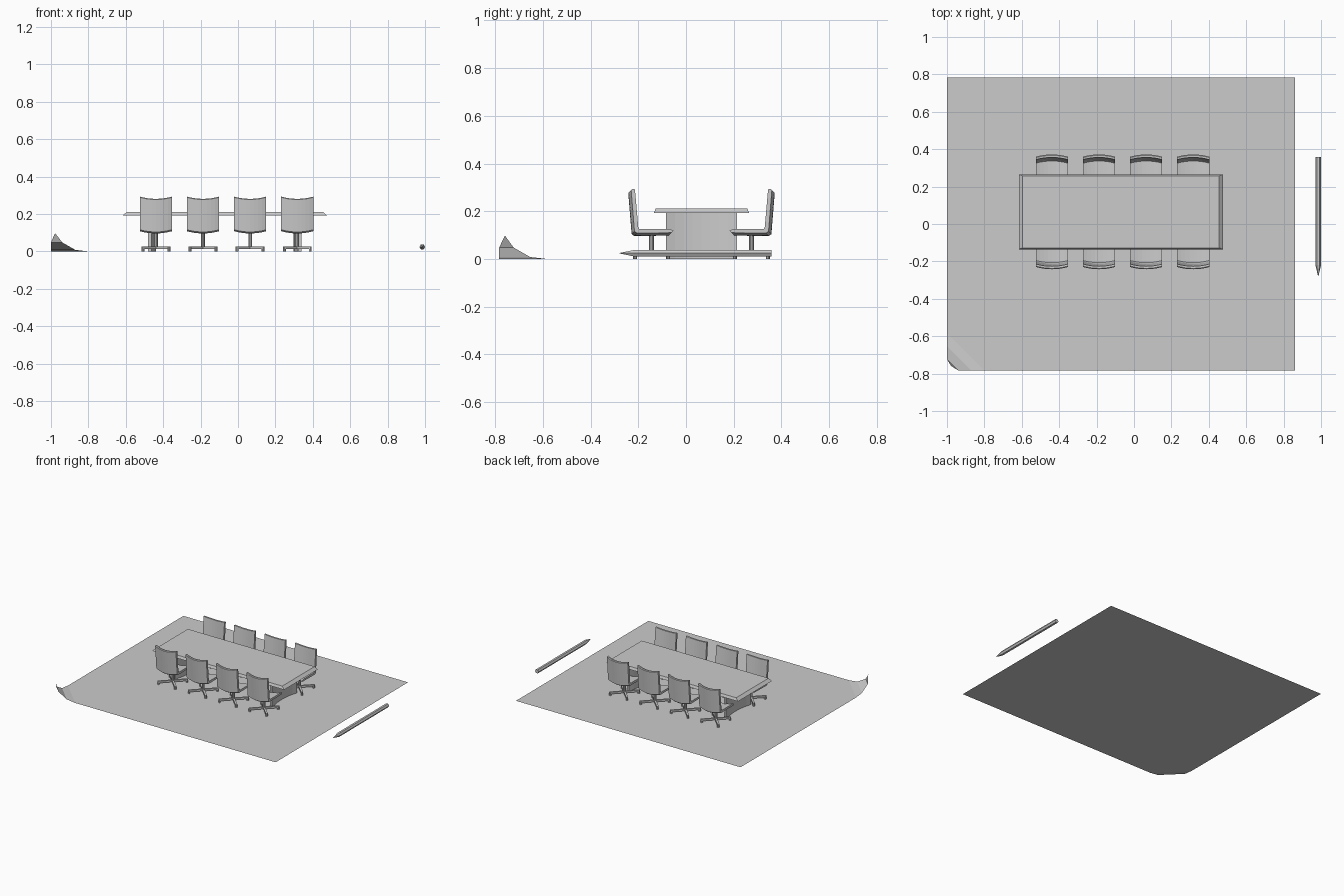
import bpy, bmesh, math
from mathutils import Vector, Matrix

if "Cube" in bpy.data.objects:
    bpy.data.objects.remove(bpy.data.objects["Cube"])

mat = bpy.data.materials.new("plain_grey")
mat.diffuse_color = (0.6, 0.6, 0.6, 1)
mat.use_nodes = True
mat.node_tree.nodes["Principled BSDF"].inputs["Base Color"].default_value = mat.diffuse_color

MID_Y = 0.065   # centre line of the table
MID_X = -0.07


def finish(bm, name, recalc=True):
    if recalc:
        bmesh.ops.recalc_face_normals(bm, faces=bm.faces[:])
    me = bpy.data.meshes.new(name)
    bm.to_mesh(me)
    bm.free()
    me.materials.append(mat)
    ob = bpy.data.objects.new(name, me)
    bpy.context.collection.objects.link(ob)
    return ob


def loft(bm, rings):
    """Bridge closed rings of points and cap both ends."""
    vs = [[bm.verts.new(p) for p in r] for r in rings]
    n = len(vs[0])
    for a, b in zip(vs, vs[1:]):
        for i in range(n):
            j = (i + 1) % n
            bm.faces.new((a[i], a[j], b[j], b[i]))
    bm.faces.new(vs[0][::-1])
    bm.faces.new(vs[-1])


def box(bm, centre, size, angle=0):
    m = (Matrix.Translation(centre) @ Matrix.Rotation(angle, 4, 'Z')
         @ Matrix.Diagonal((*size, 1)))
    bmesh.ops.create_cube(bm, size=1, matrix=m)


def cylinder(bm, centre, r, depth, sides):
    bmesh.ops.create_cone(bm, cap_ends=True, segments=sides, radius1=r, radius2=r,
                          depth=depth, matrix=Matrix.Translation(centre))


# paper sheet with one corner curled up
X0, X1, Y = -1.0, 0.86, 0.783
bm = bmesh.new()
left, front = [], []
for d, z in ((0.2, 0), (0.13, 0.008), (0.06, 0.048)):
    left.append(bm.verts.new((X0, -Y + d, z)))
    front.append(bm.verts.new((X0 + d, -Y, z)))
tip = bm.verts.new((X0 + 0.022, -Y + 0.024, 0.098))
corners = [bm.verts.new(p) for p in ((X1, -Y, 0), (X1, Y, 0), (X0, Y, 0))]
bm.faces.new([front[0], *corners, left[0]])
for i in range(2):
    bm.faces.new((front[i + 1], front[i], left[i], left[i + 1]))
bm.faces.new((tip, front[2], left[2]))
finish(bm, "paper_sheet", recalc=False)

# table top with sloping edges
bm = bmesh.new()
rings = []
for hx, hy, z in ((0.546, 0.2, 0.192), (0.525, 0.192, 0.211)):
    rings.append([(MID_X + sx * hx, MID_Y + sy * hy, z)
                  for sx, sy in ((-1, -1), (1, -1), (1, 1), (-1, 1))])
loft(bm, rings)
finish(bm, "table_top")

# curved table supports, bowed toward the middle
for side, name in ((-1, "left_table_support"), (1, "right_table_support")):
    bm = bmesh.new()
    outer, inner = [], []
    for i in range(9):
        t = i / 4 - 1
        bow = 0.024 * (1 - t * t)
        y = MID_Y + 0.148 * t
        outer.append((MID_X + side * (0.41 - bow), y))
        inner.append((MID_X + side * (0.392 - bow), y))
    outline = outer + inner[::-1]
    loft(bm, [[(x, y, z) for x, y in outline] for z in (0, 0.193)])
    finish(bm, name)

# chairs: L-shaped shell profile (y, z) at the side edges
PROFILE = [(-0.230, 0.289), (-0.225, 0.293), (-0.214, 0.292), (-0.200, 0.132),
           (-0.195, 0.125), (-0.065, 0.125), (-0.052, 0.118), (-0.060, 0.110),
           (-0.205, 0.108), (-0.216, 0.116)]


def chair(cx, flip, name):
    def fix(p):
        x, y, z = p
        return (cx + x, 2 * MID_Y - y if flip else y, z)

    # shell, hollowed across its width
    bm = bmesh.new()
    rings = []
    for i in range(9):
        t = i / 4 - 1
        sag = 0.012 * (1 - t * t)
        rings.append([fix((0.086 * t, y - sag, z - sag)) for y, z in PROFILE])
    loft(bm, rings)
    finish(bm, name + "_seat_and_back")

    # post, four crossed arms and feet
    bm = bmesh.new()
    c = Vector(fix((0, -0.144, 0)))
    cylinder(bm, c + Vector((0, 0, 0.06)), 0.0105, 0.094, 10)
    for k in range(4):
        a = math.pi / 4 + k * math.pi / 2
        d = Vector((math.cos(a), math.sin(a), 0))
        box(bm, c + d * 0.049 + Vector((0, 0, 0.019)), (0.098, 0.014, 0.013), a)
        cylinder(bm, c + d * 0.098 + Vector((0, 0, 0.0125)), 0.008, 0.025, 8)
    finish(bm, name + "_base")


for i in range(4):
    x = -0.439 + 0.252 * i
    chair(x, False, f"front_chair_{i + 1}")
    chair(x, True, f"rear_chair_{i + 1}")

# pencil: six-sided body with a pointed end
bm = bmesh.new()
rings = []
for y, r in ((0.358, 0.015), (-0.22, 0.015), (-0.279, 0.001)):
    rings.append([(0.985 + r * math.cos(k * math.pi / 3), y,
                   0.024 + r * math.sin(k * math.pi / 3)) for k in range(6)])
loft(bm, rings)
finish(bm, "pencil")
